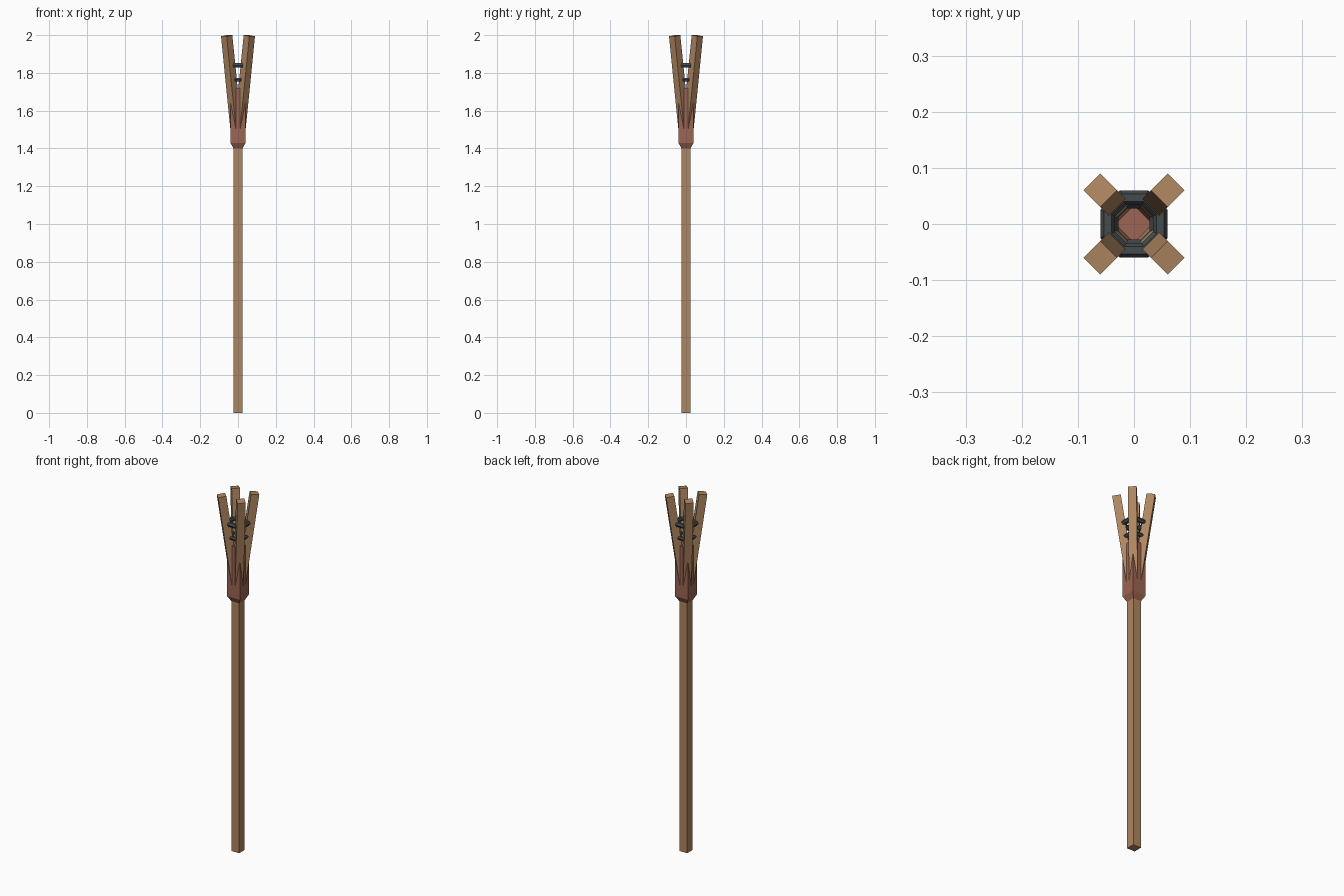
import bpy, bmesh, math
from mathutils import Vector

if "Cube" in bpy.data.objects:
    bpy.data.objects.remove(bpy.data.objects["Cube"])


def material(name, rgb):
    m = bpy.data.materials.new(name)
    m.diffuse_color = (*rgb, 1)
    m.use_nodes = True
    m.node_tree.nodes["Principled BSDF"].inputs["Base Color"].default_value = m.diffuse_color
    return m


wood = material("wood", (0.43, 0.24, 0.12))
binding = material("binding", (0.34, 0.13, 0.085))
metal = material("dark_metal", (0.06, 0.07, 0.075))


def make(name, bm, mat):
    bmesh.ops.recalc_face_normals(bm, faces=bm.faces)
    me = bpy.data.meshes.new(name)
    bm.to_mesh(me)
    bm.free()
    ob = bpy.data.objects.new(name, me)
    me.materials.append(mat)
    bpy.context.collection.objects.link(ob)
    return ob


def loft(name, rings, mat):
    """Join closed rings of points and cap both ends."""
    bm = bmesh.new()
    vs = [[bm.verts.new(p) for p in r] for r in rings]
    n = len(vs[0])
    for a, b in zip(vs, vs[1:]):
        for i in range(n):
            j = (i + 1) % n
            bm.faces.new((a[i], a[j], b[j], b[i]))
    bm.faces.new(vs[0][::-1])
    bm.faces.new(vs[-1])
    return make(name, bm, mat)


def square(h, z):
    return [(-h, -h, z), (h, -h, z), (h, h, z), (-h, h, z)]


# Square pole
loft("pole", [square(0.024, 0), square(0.024, 1.42)], wood)

# Binding block with tapered underside, filling the space between the prongs
loft("binding_block", [square(0.024, 1.40), square(0.04, 1.43), square(0.04, 1.72)], binding)

# Four prongs leaning out along the diagonals
for k in range(4):
    a = math.pi / 4 + k * math.pi / 2
    out = Vector((math.cos(a), math.sin(a), 0))
    side = Vector((-out.y, out.x, 0))
    rings = []
    for z, off in ((1.45, 0.005), (1.997, 0.06)):
        c = out * off * math.sqrt(2)
        ring = []
        for u, v in ((-1, -1), (1, -1), (1, 1), (-1, 1)):
            p = c + out * u * 0.0212 + side * v * 0.0212
            p.z = z - u * 0.003
            ring.append(p)
        rings.append(ring)
    loft(f"prong_{k + 1}", rings, wood)


# Low-poly metal rings threaded through the prongs
def ring(name, apothem, z, r):
    bm = bmesh.new()
    n, m = 8, 6
    rows = []
    for i in range(n):
        a = (i + 0.5) * 2 * math.pi / n
        row = []
        for j in range(m):
            b = j * 2 * math.pi / m
            d = (apothem - r + r * math.cos(b)) / math.cos(math.pi / n)
            row.append(bm.verts.new((d * math.cos(a), d * math.sin(a), z + r * math.sin(b))))
        rows.append(row)
    for i in range(n):
        p, q = rows[i], rows[(i + 1) % n]
        for j in range(m):
            k = (j + 1) % m
            bm.faces.new((p[j], q[j], q[k], p[k]))
    make(name, bm, metal)


ring("upper_ring", 0.06, 1.84, 0.013)
ring("lower_ring", 0.05, 1.764, 0.011)
